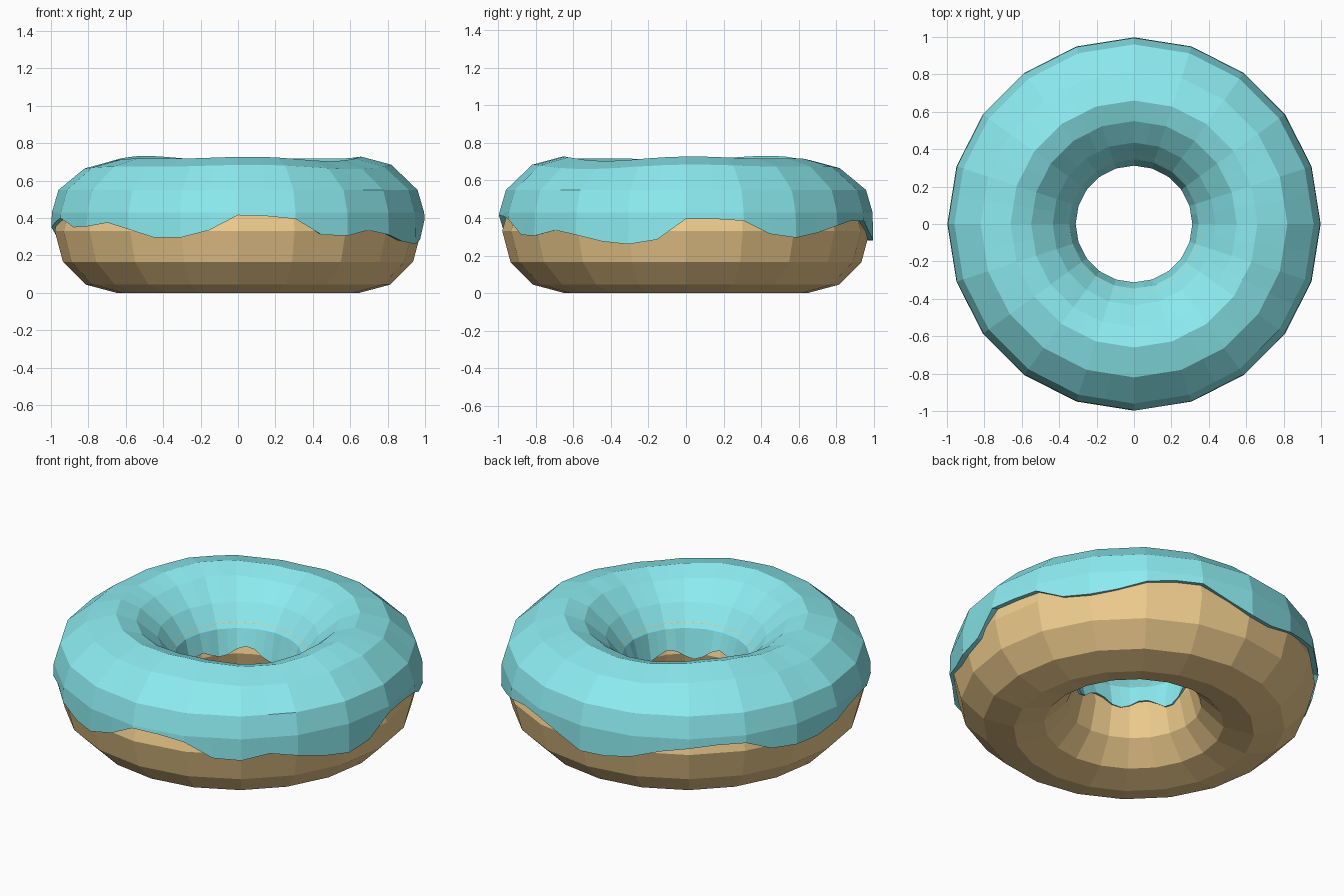
import bpy, bmesh, math

if "Cube" in bpy.data.objects:
    bpy.data.objects.remove(bpy.data.objects["Cube"])

R, r = 0.65, 0.33


def finish(obj, name, color):
    obj.name = name
    mat = bpy.data.materials.new(name + "_color")
    mat.diffuse_color = (*color, 1)
    mat.use_nodes = True
    mat.node_tree.nodes["Principled BSDF"].inputs["Base Color"].default_value = mat.diffuse_color
    obj.data.materials.append(mat)


# Dough: low-poly torus resting on the ground
bpy.ops.mesh.primitive_torus_add(major_segments=20, minor_segments=12,
                                 major_radius=R, minor_radius=r, location=(0, 0, r))
finish(bpy.context.object, "dough", (0.87, 0.61, 0.27))

# Icing drip height around the outside, one value per 9 degrees from -x through -y
drip = [.35, .38, .40, .35, .355, .375, .34, .295, .295, .335,
        .415, .41, .395, .31, .305, .335, .31, .275, .26, .285,
        .395, .395, .385, .315, .295, .32, .36, .385, .385, .33,
        .28, .28, .31, .35, .375, .385, .385, .32, .31, .31]
N = len(drip)

# Icing: cross-section lofted round the ring, wavy at both rims
body = [(.995, .43), (.96, .55), (.82, .675), (.66, .718),
        (.55, .68), (.435, .585), (.345, .47)]
bm = bmesh.new()
rings = []
for i, low in enumerate(drip):
    a = -math.pi + math.tau * i / N
    chord = math.cos(math.pi / 20) if i % 2 else 1.0
    bump = .008 * math.sin(3 * a + .6) + .006 * math.sin(5 * a + 2)
    inner = .34 + .03 * math.sin(7 * a) + .012 * math.sin(3 * a + 1)
    section = [(.95, low + .01), (.998, low)]
    section += [(x, z + (bump if z > .6 else 0)) for x, z in body]
    section += [(.312, inner), (.35, inner + .01)]
    rings.append([bm.verts.new((x * chord * math.cos(a), x * chord * math.sin(a), z))
                  for x, z in section])
for i in range(N):
    p, q = rings[i], rings[(i + 1) % N]
    for j in range(len(p) - 1):
        bm.faces.new((p[j], q[j], q[j + 1], p[j + 1]))
bmesh.ops.recalc_face_normals(bm, faces=bm.faces)
# Make sure the glaze faces outwards
bm.normal_update()
if sum(f.normal.z for f in bm.faces if f.calc_center_median().z > .6) < 0:
    bmesh.ops.reverse_faces(bm, faces=bm.faces)
mesh = bpy.data.meshes.new("icing")
bm.to_mesh(mesh)
bm.free()
icing = bpy.data.objects.new("icing", mesh)
bpy.context.collection.objects.link(icing)
finish(icing, "icing", (0.26, 0.83, 0.87))
